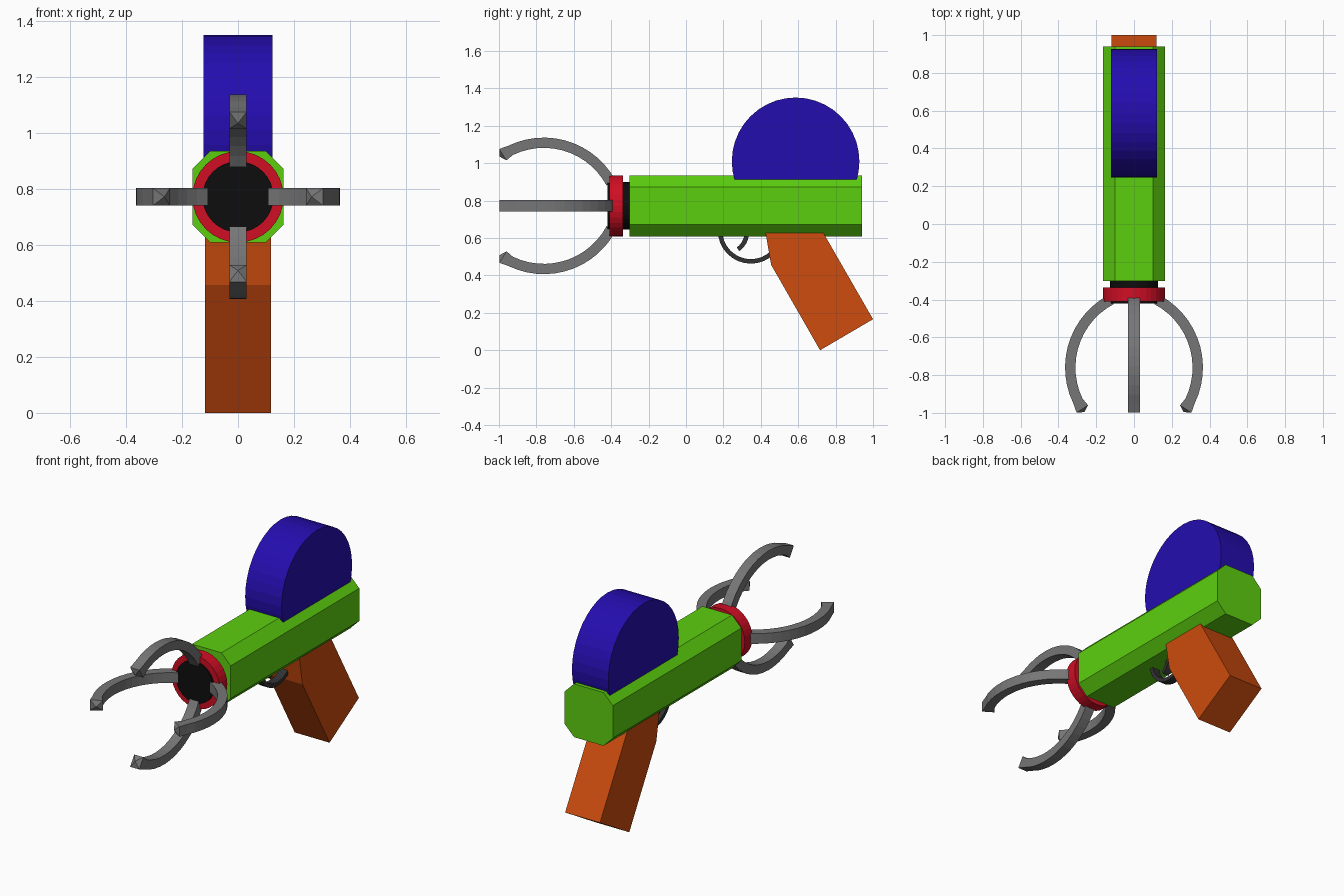
import bpy, bmesh, math
from mathutils import Vector, Matrix

if "Cube" in bpy.data.objects:
    bpy.data.objects.remove(bpy.data.objects["Cube"])

AXIS_Z = 0.772  # height of the barrel axis


def material(name, rgb):
    lin = [((c / 255 + 0.055) / 1.055) ** 2.4 if c > 10 else c / 255 / 12.92 for c in rgb]
    m = bpy.data.materials.new(name)
    m.diffuse_color = (*lin, 1)
    m.use_nodes = True
    m.node_tree.nodes["Principled BSDF"].inputs["Base Color"].default_value = m.diffuse_color
    return m


GREEN = material("green", (92, 207, 15))
BLUE = material("blue", (36, 13, 175))
ORANGE = material("orange", (205, 76, 14))
RED = material("red", (208, 14, 36))
GREY = material("grey", (118, 118, 118))
DARK = material("dark grey", (50, 50, 52))
BLACK = material("black", (13, 13, 13))


def finish(name, bm, mat):
    bmesh.ops.recalc_face_normals(bm, faces=bm.faces)
    me = bpy.data.meshes.new(name)
    bm.to_mesh(me)
    bm.free()
    me.materials.append(mat)
    ob = bpy.data.objects.new(name, me)
    bpy.context.collection.objects.link(ob)
    return ob


def prism(name, pts, direction, mat):
    """Extrude a closed loop of 3D points along a vector."""
    bm = bmesh.new()
    face = bm.faces.new([bm.verts.new(p) for p in pts])
    ext = bmesh.ops.extrude_face_region(bm, geom=[face])
    verts = [g for g in ext["geom"] if isinstance(g, bmesh.types.BMVert)]
    bmesh.ops.translate(bm, verts=verts, vec=direction)
    return finish(name, bm, mat)


def side_prism(name, yz, half, mat):
    return prism(name, [(-half, y, z) for y, z in yz], (2 * half, 0, 0), mat)


def circle(cx, cy, r, n, a0=0.0, a1=math.tau, closed=True):
    steps = n if closed else n - 1
    return [(cx + r * math.cos(a0 + (a1 - a0) * i / steps),
             cy + r * math.sin(a0 + (a1 - a0) * i / steps)) for i in range(n)]


def y_cylinder(name, r, y0, y1, n, mat):
    pts = [(x, y0, z) for x, z in circle(0, AXIS_Z, r, n)]
    return prism(name, pts, (0, y1 - y0, 0), mat)


# Chamfered barrel body
w, c = 0.163, 0.063
outline = [(w, c - w), (w, w - c), (w - c, w), (c - w, w),
           (-w, w - c), (-w, c - w), (c - w, -w), (w - c, -w)]
prism("body", [(x, -0.303, AXIS_Z + z) for x, z in outline], (0, 1.243, 0), GREEN)

# Muzzle core and collar
y_cylinder("muzzle_core", 0.127, -0.42, -0.29, 32, BLACK)
y_cylinder("muzzle_collar", 0.163, -0.41, -0.336, 32, RED)

# Round drum on top, sunk into the body
side_prism("drum", circle(0.586, 1.01, 0.341, 40), 0.123, BLUE)

# Slanted grip
side_prism("grip", [(0.425, 0.63), (0.455, 0.457), (0.717, 0.0), (1.0, 0.166), (0.733, 0.63)],
           0.118, ORANGE)

# Trigger guard and trigger
guard = (circle(0.347, 0.64, 0.177, 17, math.pi, math.tau, False)
         + circle(0.347, 0.64, 0.153, 17, math.tau, math.pi, False))
side_prism("trigger_guard", guard, 0.025, DARK)
trigger = (circle(0.215, 0.63, 0.122, 7, 0.0, -math.radians(55), False)
           + circle(0.215, 0.63, 0.098, 7, -math.radians(55), 0.0, False))
side_prism("trigger", trigger, 0.02, DARK)

# Four curved claws: square section swept on an arc, ending in a flared point
START, END, STEPS, R = math.radians(62), math.radians(-32.5), 14, 0.4075
CENTRE = Vector((0, -0.76, -0.07))
for k, name in enumerate(("top", "left", "bottom", "right")):
    bm = bmesh.new()
    rings = []
    for i in range(STEPS + 1):
        a = START + (END - START) * i / STEPS
        t = 0.036 if i == STEPS else 0.0275
        out = Vector((0, math.sin(a), math.cos(a)))
        rings.append([bm.verts.new(CENTRE + out * (R + s * t) + Vector((x, 0, 0)))
                      for x, s in ((-0.031, -1), (0.031, -1), (0.031, 1), (-0.031, 1))])
    for p, q in zip(rings, rings[1:]):
        for j in range(4):
            bm.faces.new((p[j], p[j - 1], q[j - 1], q[j]))
    bm.faces.new(rings[0])
    tangent = Vector((0, -math.cos(END), math.sin(END)))
    apex = bm.verts.new(CENTRE + Vector((0, math.sin(END), math.cos(END))) * R + tangent * 0.02)
    for j in range(4):
        bm.faces.new((rings[-1][j], rings[-1][j - 1], apex))
    bm.transform(Matrix.Translation((0, 0, AXIS_Z)) @ Matrix.Rotation(-k * math.pi / 2, 4, "Y"))
    finish("claw_" + name, bm, GREY)
